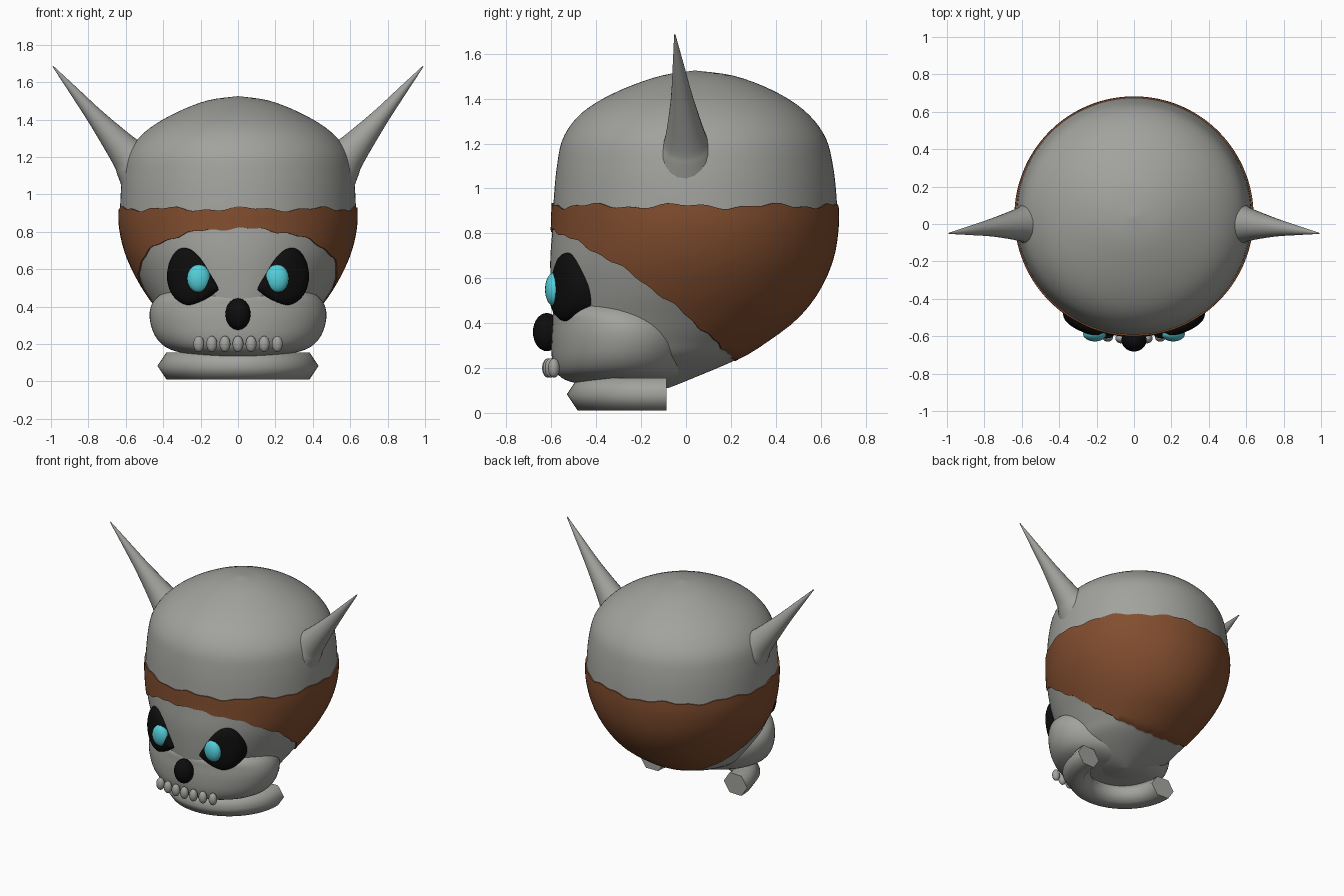
import bpy, bmesh, math
from mathutils import Vector

if "Cube" in bpy.data.objects:
    bpy.data.objects.remove(bpy.data.objects["Cube"])


def material(name, rgb):
    m = bpy.data.materials.new(name)
    m.diffuse_color = (*rgb, 1)
    m.use_nodes = True
    m.node_tree.nodes["Principled BSDF"].inputs["Base Color"].default_value = m.diffuse_color
    return m


BONE = material("bone grey", (0.36, 0.36, 0.34))
BROWN = material("leather brown", (0.22, 0.075, 0.028))
BLACK = material("socket black", (0.004, 0.004, 0.004))
CYAN = material("glowing cyan", (0.09, 0.62, 0.70))


def make(name, verts, faces, mats, smooth=True):
    me = bpy.data.meshes.new(name)
    me.from_pydata(verts, [], faces)
    for m in mats:
        me.materials.append(m)
    bm = bmesh.new()
    bm.from_mesh(me)
    bmesh.ops.recalc_face_normals(bm, faces=bm.faces)
    for f in bm.faces:
        f.smooth = smooth and len(f.verts) < 5
    bm.to_mesh(me)
    bm.free()
    ob = bpy.data.objects.new(name, me)
    bpy.context.collection.objects.link(ob)
    return ob


def skin(rings):
    """Quads joining equal rings, with a cap at both ends."""
    n = len(rings[0])
    verts = [p for r in rings for p in r]
    faces = [(i * n + j, i * n + (j + 1) % n, (i + 1) * n + (j + 1) % n, (i + 1) * n + j)
             for i in range(len(rings) - 1) for j in range(n)]
    faces += [tuple(range(n)), tuple(range(len(verts) - n, len(verts)))]
    return verts, faces


def spline(keys, t):
    """Catmull-Rom through rows of key values, t in row units."""
    i = min(int(t), len(keys) - 2)
    u = t - i
    a, b, c, d = [keys[max(0, min(len(keys) - 1, i + k))] for k in (-1, 0, 1, 2)]
    return [0.5 * (2 * q + (r - p) * u + (2 * p - 5 * q + 4 * r - s) * u * u
                   + (3 * q - p - 3 * r + s) * u ** 3) for p, q, r, s in zip(a, b, c, d)]


def section_point(keys, t, ang, grow=0.0):
    z, w, yf, yb = spline(keys, t)
    w, hy = max(w, 0.001) + grow, max((yb - yf) / 2, 0.001) + grow
    return Vector((w * math.sin(ang), (yf + yb) / 2 - hy * math.cos(ang), z))


# Skull: height, half width, front y, back y
SKULL = [(0.11, 0.02, -0.16, -0.08), (0.15, 0.18, -0.40, 0.02), (0.24, 0.33, -0.54, 0.23),
         (0.32, 0.39, -0.575, 0.36), (0.42, 0.455, -0.59, 0.49), (0.54, 0.53, -0.60, 0.585),
         (0.68, 0.595, -0.605, 0.648), (0.82, 0.628, -0.595, 0.672), (0.94, 0.63, -0.59, 0.672),
         (1.10, 0.618, -0.575, 0.655), (1.23, 0.585, -0.545, 0.62), (1.34, 0.49, -0.46, 0.535),
         (1.43, 0.345, -0.31, 0.40), (1.50, 0.17, -0.12, 0.22), (1.525, 0.002, 0.038, 0.042)]


def band_bottom(y):
    return 0.82 - 0.44 * (y + 0.6) - 0.34 * (y + 0.6) ** 2


def solve(test):
    lo, hi = 0.0, len(SKULL) - 1.0
    for _ in range(30):
        mid = (lo + hi) / 2
        lo, hi = (mid, hi) if test(mid) < 0 else (lo, mid)
    return lo


def low_edge(ang):
    wob = 0.006 * math.sin(13 * ang) + 0.005 * math.cos(29 * ang)

    def test(t):
        p = section_point(SKULL, t, ang)
        return p.z - band_bottom(p.y) - wob
    return solve(test)


def high_edge(ang):
    z = 0.922 + 0.009 * math.sin(9 * ang + 1) + 0.006 * math.cos(23 * ang)
    return solve(lambda t: spline(SKULL, t)[0] - z)


# Columns follow the wavy edges so the leather band is cut cleanly
N, LOW, MID, TOP = 128, 24, 16, 26
columns = []
for j in range(N):
    a = 2 * math.pi * j / N
    t0, t1, tmax = low_edge(a), high_edge(a), len(SKULL) - 1
    col = [section_point(SKULL, t0 * i / LOW, a) for i in range(LOW + 1)]
    col += [section_point(SKULL, t0 + (t1 - t0) * i / MID, a, 0.008) for i in range(MID + 1)]
    col += [section_point(SKULL, t1 + (tmax - t1) * i / TOP, a) for i in range(TOP + 1)]
    columns.append(col)
skull = make("skull", *skin([list(r) for r in zip(*columns)]), [BONE, BROWN])
for k, f in enumerate(skull.data.polygons):
    if LOW <= k // N <= LOW + MID + 1 and len(f.vertices) == 4:
        f.material_index = 1
bpy.context.view_layer.objects.active = skull
skull.select_set(True)
bpy.ops.object.shade_smooth_by_angle(angle=math.radians(45))

# Jaw and cheeks
JAW = [(0.125, 0.02, -0.36, -0.28), (0.135, 0.20, -0.50, -0.08), (0.17, 0.36, -0.57, 0.0),
       (0.23, 0.435, -0.595, 0.04), (0.32, 0.47, -0.60, 0.06), (0.40, 0.466, -0.595, 0.04),
       (0.46, 0.42, -0.585, -0.02), (0.52, 0.30, -0.52, -0.1)]
make("jaw", *skin([[section_point(JAW, i / 4, 2 * math.pi * j / 64) for j in range(64)]
                   for i in range(4 * (len(JAW) - 1) + 1)]), [BONE])


# Horns: centre point and radius along a gentle curve
HORN = [(0.50, 0.0, 1.13, 0.155), (0.555, 0.0, 1.18, 0.118), (0.60, -0.002, 1.225, 0.092),
        (0.75, -0.018, 1.40, 0.050), (0.88, -0.035, 1.555, 0.024), (0.99, -0.05, 1.685, 0.003)]
for side, label in ((1, "right"), (-1, "left")):
    rings = []
    ax = Vector((0.65, -0.05, 0.75)).normalized()
    u = ax.cross(Vector((0, 1, 0))).normalized()
    v = ax.cross(u)
    for i in range(21):
        x, y, z, r = spline(HORN, i / 4)
        ring = [Vector((x, y, z)) + r * (u * math.cos(b) + v * math.sin(b))
                for b in [2 * math.pi * j / 24 for j in range(24)]]
        rings.append([(p.x * side, p.y, p.z) for p in ring])
    make(label + "_horn", *skin(rings), [BONE])

# Curved hexagonal neck bone
rings = []
for i in range(33):
    a = math.pi * (i / 32 * 1.02 - 0.01)
    ring = []
    for j in range(6):
        b = math.pi * j / 3
        r = 0.335 + 0.096 * math.cos(b)
        ring.append((r * math.cos(a), -0.1 - r * math.sin(a), 0.083 + 0.083 * math.sin(b)))
    rings.append(ring)
make("neck_bone", *skin(rings), [BONE])


def ellipsoid(name, loc, radii, mat):
    bpy.ops.mesh.primitive_uv_sphere_add(segments=24, ring_count=14, location=loc)
    ob = bpy.context.object
    ob.name, ob.scale = name, radii
    ob.data.materials.append(mat)
    bpy.ops.object.shade_smooth()


# Eye sockets: domed teardrops wrapped over the face, with glowing eyes
OUTLINE = [(0.105, 0.50), (0.15, 0.58), (0.20, 0.66), (0.26, 0.71), (0.32, 0.705), (0.365, 0.64),
           (0.38, 0.55), (0.35, 0.46), (0.275, 0.408), (0.19, 0.43), (0.12, 0.475)]
loop = OUTLINE[-1:] + OUTLINE + OUTLINE[:2]
edge = [spline(loop, 1 + i / 4) for i in range(4 * len(OUTLINE))]
for side, label in ((1, "right"), (-1, "left")):
    rings = []
    for s, back in ((0.9, 0.16), (1, 0.05), (0.97, 0.03), (0.88, 0.016), (0.7, 0.006),
                    (0.4, 0.001), (0.01, 0)):
        ring = []
        for ex, ez in edge:
            x, z = 0.26 + (ex - 0.26) * s, 0.555 + (ez - 0.555) * s
            ring.append((side * x, -0.635 + 0.75 * x * x + back, z))
        rings.append(ring)
    make(label + "_eye_socket", *skin(rings), [BLACK])
    ellipsoid(label + "_eye", (side * 0.21, -0.588, 0.55), (0.062, 0.04, 0.075), CYAN)

# Nose and teeth
ellipsoid("nose", (0, -0.62, 0.36), (0.067, 0.062, 0.085), BLACK)
for i in range(-3, 4):
    x = i * 0.07
    ellipsoid("tooth", (x, -0.615 + 0.6 * x * x, 0.2), (0.029, 0.026, 0.043), BONE)
